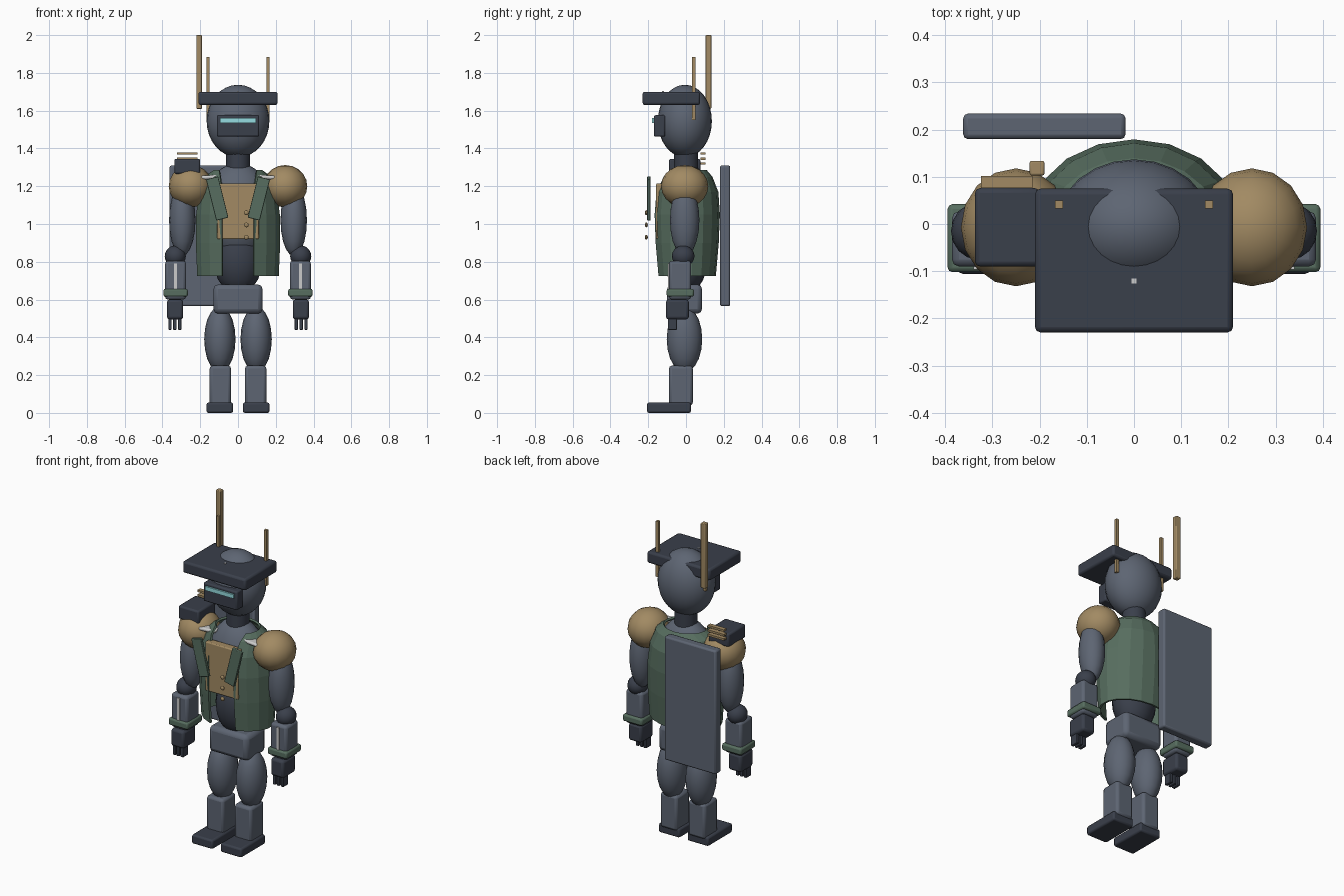
import bpy, bmesh, math
from mathutils import Matrix

if "Cube" in bpy.data.objects:
    bpy.data.objects.remove(bpy.data.objects["Cube"])


def mat(name, r, g, b):
    m = bpy.data.materials.new(name)
    m.diffuse_color = (r, g, b, 1)
    m.use_nodes = True
    m.node_tree.nodes["Principled BSDF"].inputs["Base Color"].default_value = m.diffuse_color
    return m


SLATE = mat("slate", .11, .13, .17)
DARK = mat("charcoal", .042, .05, .07)
GOLD = mat("tan", .36, .255, .125)
GREEN = mat("green", .095, .155, .115)
CYAN = mat("cyan", .3, .72, .75)
LIGHT = mat("light_grey", .55, .55, .55)


def finish(name, bm, material, bevel=0.0, smooth=True):
    bmesh.ops.recalc_face_normals(bm, faces=bm.faces)
    me = bpy.data.meshes.new(name)
    bm.to_mesh(me)
    bm.free()
    ob = bpy.data.objects.new(name, me)
    bpy.context.collection.objects.link(ob)
    me.materials.append(material)
    if bevel:
        mod = ob.modifiers.new("bevel", 'BEVEL')
        mod.width, mod.segments = bevel, 2
    if smooth:
        bpy.context.view_layer.objects.active = ob
        ob.select_set(True)
        bpy.ops.object.shade_smooth_by_angle(angle=math.radians(35))
        ob.select_set(False)
    return ob


def box(name, x, y, z, material, bevel=0.0):
    """Box from (min, max) ranges on each axis."""
    bm = bmesh.new()
    bmesh.ops.create_cube(bm, size=1)
    for v in bm.verts:
        for i, (a, b) in enumerate((x, y, z)):
            v.co[i] = (a + b) / 2 + v.co[i] * (b - a)
    return finish(name, bm, material, bevel, smooth=bool(bevel))


def span(s, a, b):
    return tuple(sorted((s * a, s * b)))


def ball(name, c, r, material, seg=16, rings=10):
    bm = bmesh.new()
    bmesh.ops.create_uvsphere(bm, u_segments=seg, v_segments=rings, radius=1)
    bmesh.ops.transform(bm, matrix=Matrix.Translation(c) @ Matrix.Diagonal((*r, 1)), verts=bm.verts)
    return finish(name, bm, material)


# Head, visor and flat cap brim
ball("head", (0, -.006, 1.545), (.166, .143, .192), SLATE, 24, 16)
box("cap_brim", (-.21, .21), (-.23, .075), (1.63, 1.70), DARK, .012)
box("cap_stud", (-.005, .005), (-.126, -.116), (1.695, 1.703), LIGHT)
box("visor", (-.112, .112), (-.17, -.11), (1.463, 1.576), DARK, .008)
box("visor_slit", (-.095, .095), (-.18, -.165), (1.536, 1.56), CYAN)

# Antennas
box("tall_antenna", (-.221, -.19), (.103, .134), (1.61, 2.0), GOLD, .004)
for s in (-1, 1):
    box("short_antenna", span(s, .15, .167), (.033, .05), (1.55, 1.885), GOLD)

# Neck, torso, pelvis
bm = bmesh.new()
bmesh.ops.create_cone(bm, cap_ends=True, segments=16, radius1=.064, radius2=.064, depth=.14,
                      matrix=Matrix.Translation((0, 0, 1.33)))
finish("neck", bm, DARK)
ball("chest", (0, 0, 1.07), (.185, .14, .255), SLATE, 20, 12)
ball("waist", (0, 0, .81), (.13, .112, .18), DARK, 16, 10)
box("pelvis", (-.13, .13), (-.1, .085), (.525, .68), SLATE, .025)
box("shirt_front", (-.11, .11), (-.158, -.11), (.92, 1.215), GOLD, .006)
for z in (.93, .995, 1.06):
    ball("button", (.044, -.21, z), (.013, .008, .013), GOLD, 10, 6)

# Open vest: barrel-shaped shell with a gap at the front
levels = ((.725, .218, .155, .085), (.90, .226, .17, .085), (1.05, .224, .176, .085),
          (1.17, .208, .168, .085), (1.25, .178, .137, .095), (1.285, .13, .108, .10))
N = 16
bm = bmesh.new()
rows = []
for z, rx, ry, gap in levels:
    a0 = math.asin(gap / rx)
    row = []
    for i in range(N + 1):
        a = a0 + (2 * math.pi - 2 * a0) * i / N
        row.append(bm.verts.new((rx * math.sin(a), -ry * math.cos(a) * 1.02, z)))
    rows.append(row)
for lo, hi in zip(rows, rows[1:]):
    for i in range(N):
        bm.faces.new((lo[i], lo[i + 1], hi[i + 1], hi[i]))
vest = finish("vest", bm, GREEN, smooth=False)
sol = vest.modifiers.new("thickness", 'SOLIDIFY')
sol.thickness, sol.offset = .012, -1

for s in (-1, 1):
    # Tilted lapels and epaulettes
    lapel = box("lapel", (-.033, .033), (-.009, .009), (-.112, .112), GREEN, .003)
    lapel.location = (s * .11, -.197, 1.135)
    lapel.rotation_euler = (0, s * math.radians(14), 0)
    strap = box("epaulette", (-.06, .06), (-.028, .028), (-.01, .01), LIGHT, .008)
    strap.location = (s * .15, -.07, 1.248)
    strap.rotation_euler = (0, s * math.radians(4), 0)

    # Arms
    ball("shoulder", (s * .25, -.007, 1.2), (.117, .125, .112), GOLD)
    ball("upper_arm", (s * .295, -.007, 1.02), (.07, .078, .19), SLATE)
    ball("elbow", (s * .332, -.015, .83), (.056, .06, .056), DARK)
    box("forearm", span(s, .275, .386), (-.09, .027), (.60, .805), SLATE, .015)
    box("forearm_stripe", span(s, .323, .34), (-.096, -.085), (.64, .79), LIGHT)
    box("cuff", span(s, .266, .395), (-.102, .042), (.615, .657), GREEN, .01)
    box("hand", span(s, .29, .376), (-.106, .015), (.495, .60), DARK, .014)
    for x in (.308, .334, .36):
        box("finger", span(s, x - .009, x + .009), (-.096, -.048), (.44, .51), DARK, .003)

    # Legs
    ball("thigh", (s * .096, -.008, .39), (.083, .094, .175), SLATE)
    box("shin", span(s, .037, .15), (-.09, .036), (.04, .25), SLATE, .015)
    box("foot", span(s, .026, .166), (-.206, .026), (0, .055), DARK, .01)

# Shoulder pack with rear fins
box("shoulder_pack", (-.337, -.2), (-.09, .076), (1.265, 1.345), DARK, .01)
for z in (1.32, 1.346, 1.373):
    box("pack_fin", (-.324, -.215), (.076, .102), (z - .006, z + .006), GOLD)

# Back panel
box("back_panel", (-.362, -.018), (.18, .234), (.565, 1.31), SLATE, .01)
